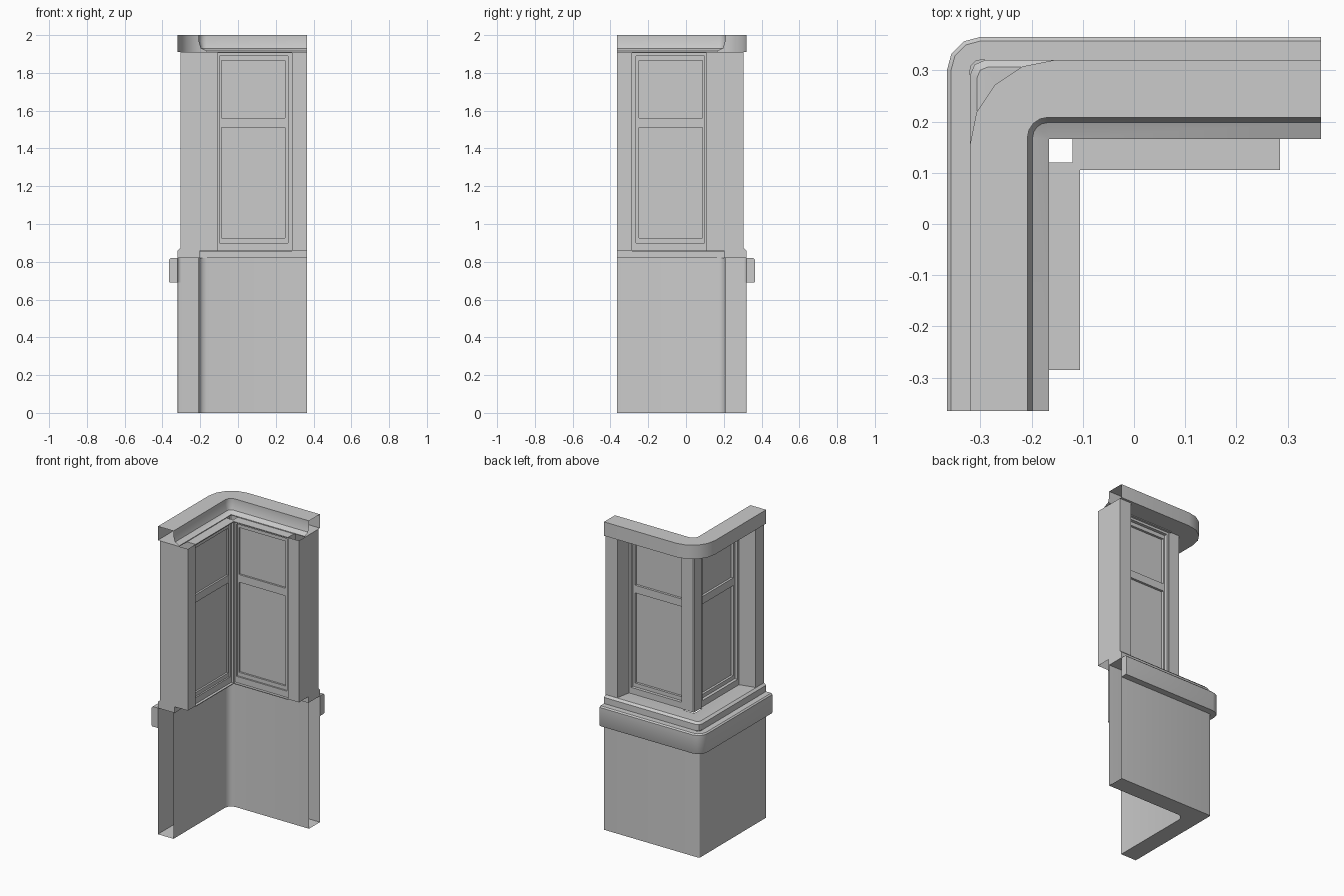
import bpy, bmesh, math
from mathutils import Vector

cube = bpy.data.objects.get("Cube")
if cube:
    bpy.data.objects.remove(cube, do_unlink=True)

grey = bpy.data.materials.new("plain_grey")
grey.use_nodes = True
COLOR = (0.6, 0.6, 0.6, 1)
grey.diffuse_color = COLOR
grey.node_tree.nodes["Principled BSDF"].inputs["Base Color"].default_value = COLOR

END = 0.365                  # where both legs stop
LOW, HIGH = 0.86, 1.91       # window storey


def finish(name, bm, recalc=True):
    bmesh.ops.remove_doubles(bm, verts=bm.verts, dist=1e-5)
    if recalc:
        bmesh.ops.recalc_face_normals(bm, faces=bm.faces)
    mesh = bpy.data.meshes.new(name)
    bm.to_mesh(mesh)
    bm.free()
    obj = bpy.data.objects.new(name, mesh)
    bpy.context.collection.objects.link(obj)
    mesh.materials.append(grey)
    bpy.context.view_layer.objects.active = obj
    obj.select_set(True)
    bpy.ops.object.shade_smooth_by_angle(angle=math.radians(35))
    obj.select_set(False)


def place(leg, u, d, z):
    """Leg 0 runs along x; leg 1 is its mirror across the corner diagonal."""
    return Vector((u, d, z)) if leg == 0 else Vector((-d, -u, z))


def sweep(name, profile, steps, closed=True, caps=False):
    """Carry a profile of (distance out, height, corner radius) round the L."""
    bm = bmesh.new()
    rows = []
    for d, z, r in profile:
        path = [(END, d)]
        for i in range(steps + 1):
            a = math.pi / 2 * (1 + i / steps)
            path.append((r - d + r * math.cos(a), d - r + r * math.sin(a)))
        path.append((-d, -END))
        rows.append([bm.verts.new((x, y, z)) for x, y in path])
    pairs = list(zip(rows, rows[1:]))
    if closed:
        pairs.append((rows[-1], rows[0]))
    for a, b in pairs:
        for i in range(len(a) - 1):
            bm.faces.new((a[i], a[i + 1], b[i + 1], b[i]))
    if caps:
        for k in (0, -1):
            bm.faces.new([row[k] for row in rows])
    bmesh.ops.dissolve_degenerate(bm, dist=1e-5, edges=bm.edges)
    finish(name, bm)


def strip(name, leg, path):
    """Upright wall faces along a plan polyline."""
    bm = bmesh.new()
    for a, b in zip(path, path[1:]):
        quad = [(*a, LOW), (*b, LOW), (*b, HIGH), (*a, HIGH)]
        if leg:
            quad.reverse()
        bm.faces.new([bm.verts.new(place(leg, *p)) for p in quad])
    finish(name, bm, recalc=False)


def boxes(name, leg, spans):
    bm = bmesh.new()
    for u0, u1, d0, d1, z0, z1 in spans:
        a, b = place(leg, u0, d0, z0), place(leg, u1, d1, z1)
        made = bmesh.ops.create_cube(bm, size=1)["verts"]
        for v in made:
            v.co = (a + b) / 2 + Vector([c * abs(s) for c, s in zip(v.co, b - a)])
    finish(name, bm)


def ring(name, leg, outer, hole, d0, d1):
    u0, u1, z0, z1 = outer
    a0, a1, b0, b1 = hole
    boxes(name, leg, [(u0, a0, d0, d1, z0, z1), (a1, u1, d0, d1, z0, z1),
                      (a0, a1, d0, d1, z0, b0), (a0, a1, d0, d1, b1, z1)])


# Hollow lower wall, open at both ends
sweep("lower_wall", [(0.208, 0.82, 0.043), (0.208, 0, 0.043),
                     (0.32, 0, 0.01), (0.32, 0.82, 0.01)], 3, closed=False)

# Projecting band with a softened top edge
sweep("outer_band", [(0.32, 0.69, 0.02), (0.362, 0.69, 0.062), (0.365, 0.695, 0.065),
                     (0.365, 0.812, 0.065), (0.357, 0.82, 0.057), (0.32, 0.82, 0.02)],
      3, caps=True)

# Ledge below the windows
sweep("window_ledge", [(0.2, 0.82, 0), (0.32, 0.82, 0.03), (0.32, 0.86, 0.03),
                       (0.306, 0.873, 0.02), (0.297, 0.873, 0.01),
                       (0.2, 0.862, 0)], 2, caps=True)

# Cornice with a broad rounded corner and a moulded inner side
sweep("cornice", [(0.166, HIGH, 0), (0.32, HIGH, 0.165), (0.32, 2, 0.165),
                  (0.208, 2, 0.04), (0.208, 1.965, 0.04), (0.198, 1.93, 0.03),
                  (0.166, 1.915, 0)], 4)

for leg, side in enumerate(("back", "side")):
    # Hollow piers and the two halves of the corner post
    strip(side + "_end_pier", leg, [(0.285, 0.17), (0.285, 0.105), (END, 0.105),
                                    (END, 0.305), (0.28, 0.305), (0.28, 0.17)])
    strip(side + "_corner_post_outer", leg, [(-0.11, 0.17), (-0.11, 0.19),
                                             (-0.185, 0.19), (-0.1875, 0.1875)])
    strip(side + "_corner_post_inner", leg, [(-0.105, 0.105), (-0.12, 0.105),
                                             (-0.12, 0.17)])
    # Inner sill and head lining
    boxes(side + "_window_lining", leg,
          [(-0.12, 0.285, 0.105, 0.2, LOW - 0.005, LOW),
           (-0.12, 0.285, 0.105, 0.2, HIGH - 0.005, HIGH)])
    # Casing, sash, meeting rail and panes
    casing = (-0.097, 0.265, 0.9, 1.89)
    sash = (-0.087, 0.25, 0.925, 1.865)
    ring(side + "_window_casing", leg, (-0.12, 0.285, LOW, HIGH), casing, 0.122, 0.185)
    ring(side + "_window_sash", leg, casing, sash, 0.132, 0.165)
    boxes(side + "_meeting_rail", leg, [(sash[0], sash[1], 0.132, 0.165, 1.51, 1.56)])
    boxes(side + "_window_panes", leg, [(sash[0], sash[1], 0.144, 0.15, 0.925, 1.51),
                                        (sash[0], sash[1], 0.144, 0.15, 1.56, 1.865)])
